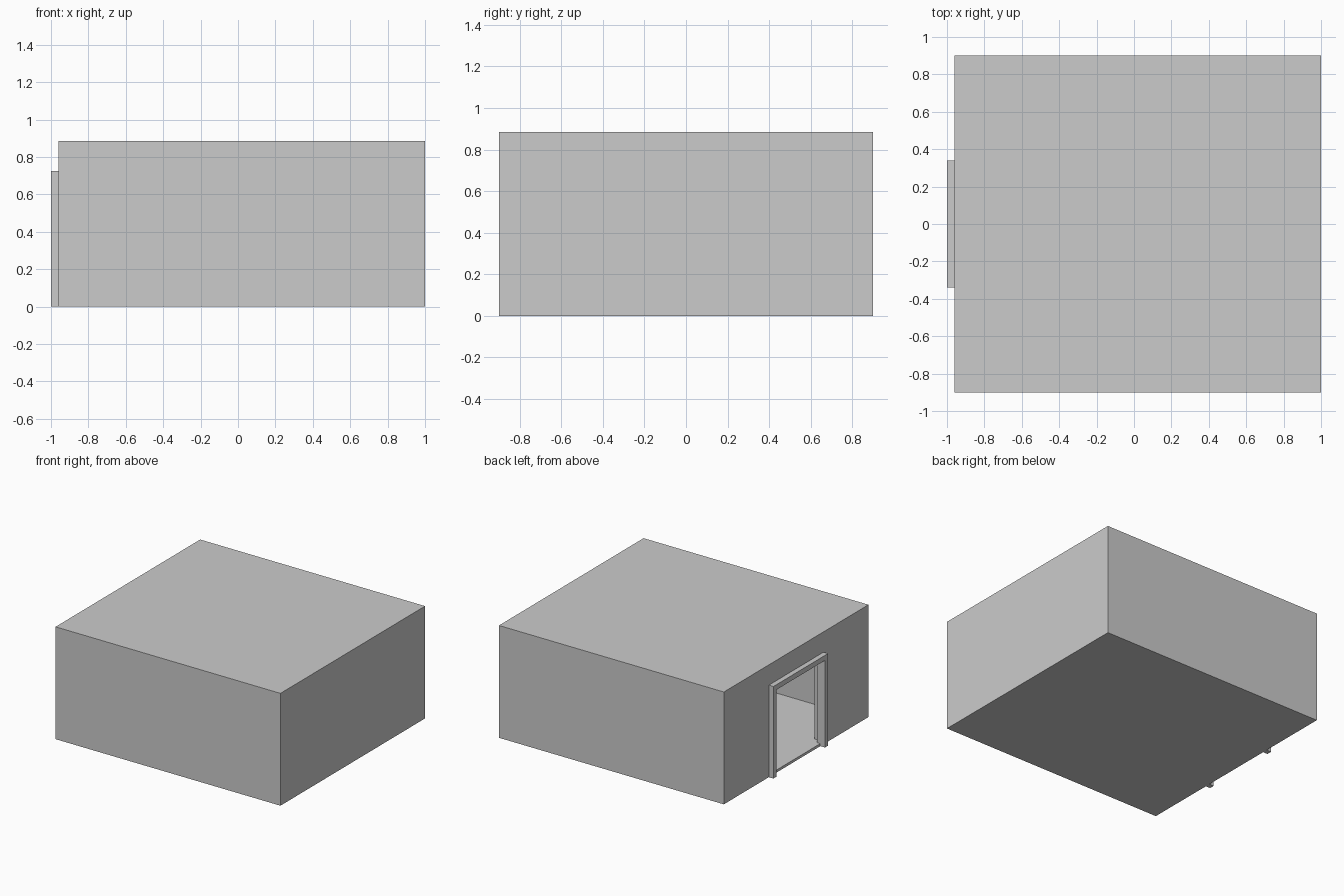
import bpy
import bmesh

if "Cube" in bpy.data.objects:
    bpy.data.objects.remove(bpy.data.objects["Cube"])


def box(name, x0, x1, y0, y1, z0, z1):
    """Axis-aligned box given by its limits."""
    bm = bmesh.new()
    bmesh.ops.create_cube(bm, size=1)
    bmesh.ops.scale(bm, vec=(x1 - x0, y1 - y0, z1 - z0), verts=bm.verts)
    bmesh.ops.translate(bm, vec=((x0 + x1) / 2, (y0 + y1) / 2, (z0 + z1) / 2), verts=bm.verts)
    mesh = bpy.data.meshes.new(name)
    bm.to_mesh(mesh)
    bm.free()
    obj = bpy.data.objects.new(name, mesh)
    bpy.context.collection.objects.link(obj)
    return obj


def cut(target, cutter):
    """Subtract the cutter, then remove it."""
    mod = target.modifiers.new("cut", "BOOLEAN")
    mod.operation = "DIFFERENCE"
    mod.solver = "EXACT"
    mod.object = cutter
    cutter.hide_render = True
    bpy.context.view_layer.objects.active = target
    bpy.ops.object.modifier_apply(modifier=mod.name)
    bpy.data.objects.remove(cutter)


WALL, SLAB = 0.08, 0.02
X0, X1, Y, H = -0.96, 1.0, 0.9, 0.885
DOOR_Y, DOOR_H, TRIM = 0.34, 0.725, 0.04

# Hollow room shell with a doorway in the left wall
room = box("room_shell", X0, X1, -Y, Y, 0, H)
cut(room, box("interior_cutter", X0 + WALL, X1 - WALL, -Y + WALL, Y - WALL, SLAB, H - SLAB))
cut(room, box("doorway_cutter", X0 - 0.1, X0 + WALL + 0.05, -DOOR_Y, DOOR_Y, SLAB, DOOR_H))

# Door frame: U-shaped profile extruded through the opening
inner = DOOR_Y - TRIM
profile = [(-DOOR_Y, 0), (-DOOR_Y, DOOR_H), (DOOR_Y, DOOR_H), (DOOR_Y, 0),
           (inner, 0), (inner, DOOR_H - TRIM), (-inner, DOOR_H - TRIM), (-inner, 0)]
bm = bmesh.new()
face = bm.faces.new([bm.verts.new((-1.0, y, z)) for y, z in profile])
ext = bmesh.ops.extrude_face_region(bm, geom=[face], use_keep_orig=True)
bmesh.ops.translate(bm, vec=(0.07, 0, 0),
                    verts=[g for g in ext["geom"] if isinstance(g, bmesh.types.BMVert)])
bmesh.ops.recalc_face_normals(bm, faces=bm.faces)
mesh = bpy.data.meshes.new("door_frame")
bm.to_mesh(mesh)
bm.free()
bpy.context.collection.objects.link(bpy.data.objects.new("door_frame", mesh))
